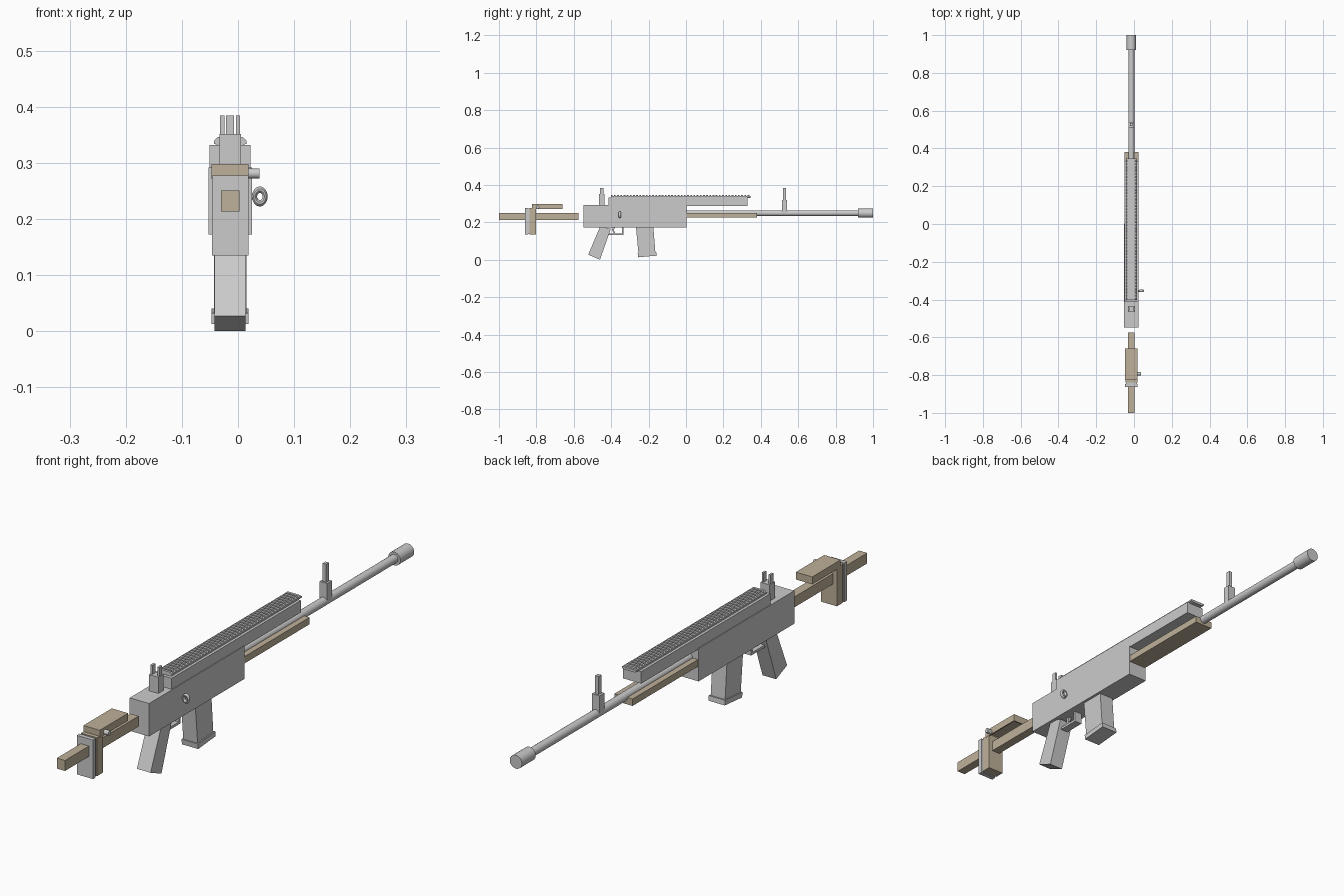
import bpy, bmesh, math
from mathutils import Matrix

if "Cube" in bpy.data.objects:
    bpy.data.objects.remove(bpy.data.objects["Cube"])

CX = -0.014   # centre plane of the body
BZ = 0.249    # bore height

tan = bpy.data.materials.new("tan")
tan.diffuse_color = (0.52, 0.44, 0.32, 1)
tan.use_nodes = True
tan.node_tree.nodes["Principled BSDF"].inputs["Base Color"].default_value = tan.diffuse_color


def finish(name, bm, mat=None, smooth=False):
    bmesh.ops.recalc_face_normals(bm, faces=bm.faces)
    me = bpy.data.meshes.new(name)
    bm.to_mesh(me)
    bm.free()
    ob = bpy.data.objects.new(name, me)
    bpy.context.collection.objects.link(ob)
    if mat:
        me.materials.append(mat)
    if smooth:
        bpy.context.view_layer.objects.active = ob
        ob.select_set(True)
        bpy.ops.object.shade_smooth_by_angle(angle=math.radians(35))
        ob.select_set(False)
    return ob


def add_box(bm, x0, x1, y0, y1, z0, z1):
    m = Matrix.Translation(((x0 + x1) / 2, (y0 + y1) / 2, (z0 + z1) / 2))
    m = m @ Matrix.Diagonal((x1 - x0, y1 - y0, z1 - z0, 1))
    bmesh.ops.create_cube(bm, size=1, matrix=m)


def box(name, half, y0, y1, z0, z1, mat=None):
    bm = bmesh.new()
    add_box(bm, CX - half, CX + half, y0, y1, z0, z1)
    return finish(name, bm, mat)


def add_prism(bm, pts, axis, a, b):
    """Extrude a profile: axis 'x' takes (y, z) points, axis 'y' takes (x, z)."""
    place = (lambda p, t: (t, *p)) if axis == 'x' else (lambda p, t: (p[0], t, p[1]))
    f = bm.faces.new([bm.verts.new(place(p, a)) for p in pts])
    ext = bmesh.ops.extrude_face_region(bm, geom=[f])
    d = (b - a, 0, 0) if axis == 'x' else (0, b - a, 0)
    bmesh.ops.translate(bm, vec=d, verts=[v for v in ext['geom'] if isinstance(v, bmesh.types.BMVert)])


def side_profile(name, pts, half, mat=None):
    bm = bmesh.new()
    add_prism(bm, pts, 'x', CX - half, CX + half)
    return finish(name, bm, mat)


def cylinder(name, r, start, end, axis, other, mat=None, n=24):
    """axis 'y': other is (x, z); axis 'x': other is (y, z)."""
    mid = (start + end) / 2
    if axis == 'y':
        m = Matrix.Translation((other[0], mid, other[1])) @ Matrix.Rotation(math.pi / 2, 4, 'X')
    else:
        m = Matrix.Translation((mid, *other)) @ Matrix.Rotation(math.pi / 2, 4, 'Y')
    bm = bmesh.new()
    bmesh.ops.create_cone(bm, cap_ends=True, segments=n, radius1=r, radius2=r, depth=end - start, matrix=m)
    return finish(name, bm, mat, True)


# Receiver and upper housing
box("receiver", 0.039, -0.548, 0.003, 0.172, 0.292)
box("upper_housing", 0.0365, -0.414, 0.33, 0.288, 0.332)

# Top rail: continuous base with a row of raised teeth
bm = bmesh.new()
add_prism(bm, [(CX - 0.02, 0.331), (CX + 0.02, 0.331), (CX + 0.029, 0.334), (CX + 0.029, 0.340), (CX - 0.029, 0.340), (CX - 0.029, 0.334)],
          'y', -0.402, 0.346)
count = 44
pitch = 0.748 / count
for i in range(count):
    y = -0.402 + i * pitch
    add_prism(bm, [(CX - 0.029, 0.3395), (CX + 0.029, 0.3395), (CX + 0.022, 0.346), (CX - 0.022, 0.346)], 'y', y, y + pitch * 0.55)
finish("top_rail", bm)

# Barrel, muzzle and fore-end
cylinder("barrel", 0.0155, 0.0, 0.93, 'y', (CX, BZ))
cylinder("muzzle", 0.0245, 0.92, 1.0, 'y', (CX, BZ))
box("fore_end", 0.0365, 0.0, 0.38, 0.226, 0.251, tan)

# Sights
box("front_sight_base", 0.015, 0.512, 0.540, 0.25, 0.318)
box("front_sight_post", 0.007, 0.518, 0.534, 0.31, 0.384)
bm = bmesh.new()
add_box(bm, CX - 0.019, CX + 0.019, -0.466, -0.435, 0.288, 0.351)
for s in (-1, 1):
    xs = sorted((CX + s * 0.010, CX + s * 0.018))
    add_box(bm, *xs, -0.459, -0.442, 0.345, 0.384)
finish("rear_sight", bm)

# Magazine with base plate
side_profile("magazine", [(-0.268, 0.18), (-0.175, 0.18), (-0.163, 0.03), (-0.253, 0.022)], 0.029)
side_profile("magazine_base", [(-0.258, 0.032), (-0.158, 0.040), (-0.156, 0.022), (-0.256, 0.013)], 0.033)

# Grip, trigger and guard
side_profile("grip", [(-0.458, 0.18), (-0.402, 0.165), (-0.460, 0.0), (-0.523, 0.027)], 0.0275)
bm = bmesh.new()
add_box(bm, CX - 0.015, CX + 0.015, -0.425, -0.334, 0.131, 0.140)
add_box(bm, CX - 0.015, CX + 0.015, -0.342, -0.334, 0.138, 0.174)
finish("trigger_guard", bm)
side_profile("trigger", [(-0.392, 0.175), (-0.378, 0.175), (-0.386, 0.158), (-0.380, 0.144), (-0.387, 0.144), (-0.396, 0.158)], 0.005)

# Charging handle: stalk and ring
cylinder("handle_stalk", 0.005, 0.015, 0.032, 'x', (-0.354, 0.24), n=12)
bm = bmesh.new()
R, r, N, M = 0.0105, 0.005, 24, 10
ring = [[bm.verts.new((0.039 + (R + r * math.cos(b)) * math.cos(a) * 0.9,
                       -0.354 + r * 1.3 * math.sin(b),
                       0.24 + (R + r * math.cos(b)) * math.sin(a) * 1.15))
         for b in [2 * math.pi * j / M for j in range(M)]]
        for a in [2 * math.pi * i / N for i in range(N)]]
for i in range(N):
    for j in range(M):
        k, l = (i + 1) % N, (j + 1) % M
        bm.faces.new((ring[i][j], ring[k][j], ring[k][l], ring[i][l]))
finish("handle_ring", bm, None, True)

# Stock: bar, butt block and pad
box("stock_bar", 0.0165, -1.0, -0.575, 0.213, 0.251, tan)
box("butt_block", 0.032, -0.838, -0.803, 0.136, 0.276, tan)
box("butt_pad", 0.0325, -0.862, -0.846, 0.135, 0.277)
box("butt_pad_core", 0.029, -0.848, -0.836, 0.138, 0.274)

# Cheek rest: shell open underneath
bm = bmesh.new()
add_box(bm, CX - 0.033, CX + 0.033, -0.823, -0.66, 0.271, 0.298)
bm.normal_update()
under = [f for f in bm.faces if f.normal.z < -0.9]
bmesh.ops.inset_region(bm, faces=under, thickness=0.007)
bmesh.ops.translate(bm, vec=(0, 0, 0.0), verts=under[0].verts)
hole = bmesh.ops.extrude_face_region(bm, geom=under)
bmesh.ops.translate(bm, vec=(0, 0, 0.02), verts=[v for v in hole['geom'] if isinstance(v, bmesh.types.BMVert)])
bmesh.ops.delete(bm, geom=[f for f in under if f.is_valid], context='FACES_ONLY')
finish("cheek_rest", bm, tan)
cylinder("cheek_knob", 0.009, 0.012, 0.038, 'x', (-0.793, 0.281), n=16)
